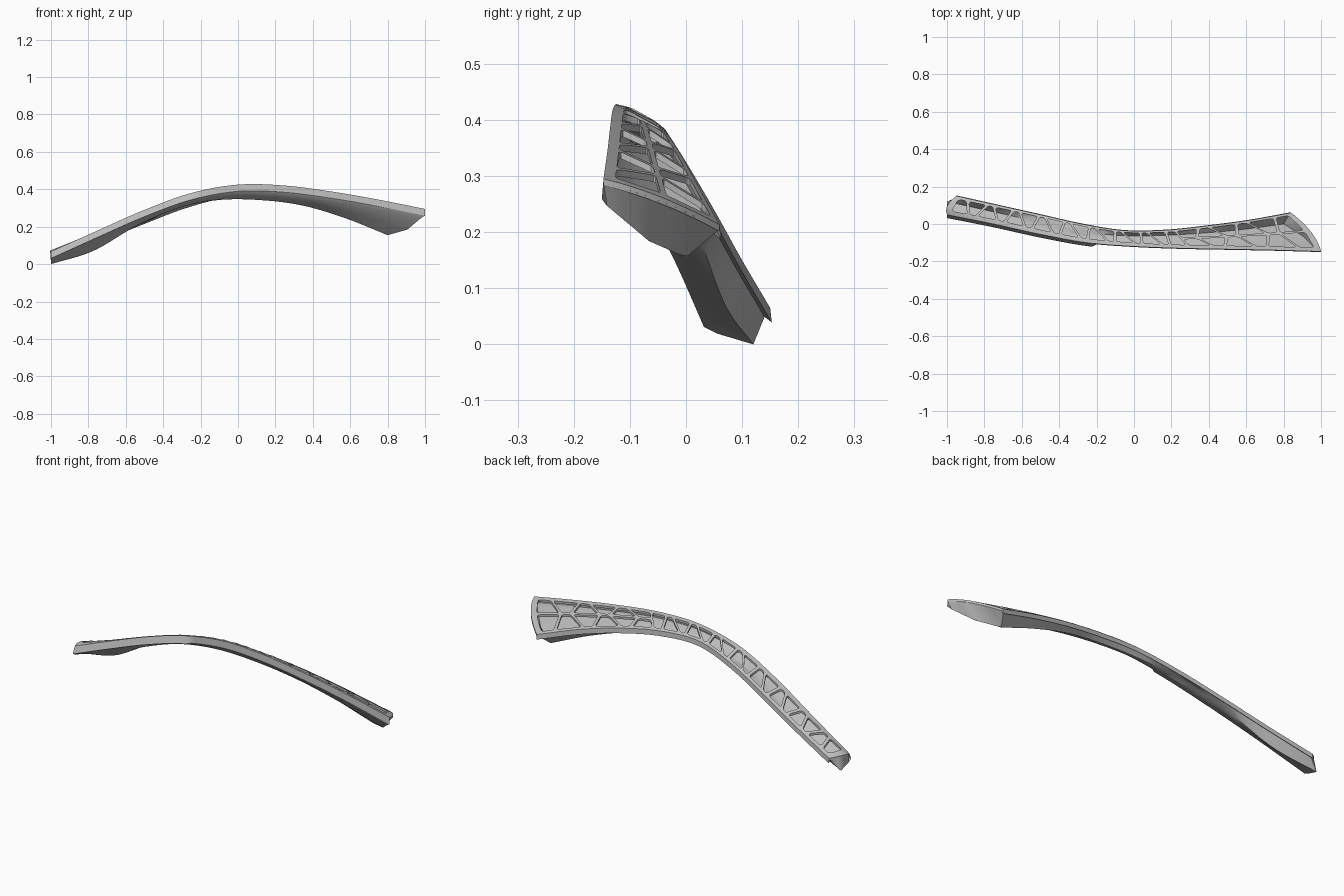
import bpy, bmesh, math
from mathutils import Vector

cube = bpy.data.objects.get("Cube")
if cube:
    bpy.data.objects.remove(cube)

grey = bpy.data.materials.new("mid grey")
grey.use_nodes = True
COLOUR = (0.5, 0.5, 0.5, 1)
grey.diffuse_color = COLOUR
grey.node_tree.nodes["Principled BSDF"].inputs["Base Color"].default_value = COLOUR

# Guide curves along the length: x start, x end, y stations, z stations
FRONT = (-1, 1, (.05, 0, -.055, -.1, -.12, -.13, -.135, -.14, -.147),
         (.067, .18, .29, .38, .425, .42, .388, .345, .295))
BACK = (-.95, .84, (.15, .1, .05, 0, -.035, -.033, -.01, .02, .06),
        (.065, .15, .24, .325, .38, .375, .34, .285, .213))
KEEL = (-1, .8, (.12, .07, .02, -.03, -.06, -.062, -.05, -.03, 0),
        (0, .07, .2, .3, .343, .342, .312, .245, .155))


def spline(vals, u):
    f = max(0, min(u, 1)) * (len(vals) - 1)
    i = min(int(f), len(vals) - 2)
    t = f - i
    b, c = vals[i], vals[i + 1]
    a = vals[i - 1] if i else 2 * b - c
    d = vals[i + 2] if i + 2 < len(vals) else 2 * c - b
    return b + t / 2 * (c - a + t * (2*a - 5*b + 4*c - d + t * (3*b - 3*c + d - a)))


def guide(rail, u):
    x0, x1, ys, zs = rail
    return Vector((x0 + (x1 - x0) * u, spline(ys, u), spline(zs, u)))


def width(u):
    return (guide(FRONT, u) - guide(BACK, u)).length


def top_point(u, v):
    """Point on the gently crowned upper surface."""
    p = guide(FRONT, u).lerp(guide(BACK, u), v)
    crown = 4 * v * (1 - v)
    p.x += crown * (.028 * u ** 8 - .022 * (1 - u) ** 12)
    p.z += crown * .008
    return p


def finish(name, bm, angle=30):
    bmesh.ops.recalc_face_normals(bm, faces=bm.faces)
    mesh = bpy.data.meshes.new(name)
    bm.to_mesh(mesh)
    bm.free()
    mesh.materials.append(grey)
    ob = bpy.data.objects.new(name, mesh)
    bpy.context.collection.objects.link(ob)
    bpy.ops.object.select_all(action='DESELECT')
    bpy.context.view_layer.objects.active = ob
    ob.select_set(True)
    bpy.ops.object.shade_smooth_by_angle(angle=math.radians(angle))
    return ob


# Hollow shell: front rim, folded underside and back flange
def section(u):
    f, b, k = guide(FRONT, u), guide(BACK, u), guide(KEEL, u)
    lean = .018 if u < .39 else .003
    rim = f + Vector((0, -lean, -.036))
    corner = f + Vector((-.02 * u, .006, -.048))
    belly = corner.lerp(k, .53) + Vector((.02, 0, -.014)) * u
    inner = b + Vector((-.01 * u, -.01, -.016))
    flange = b + Vector((0, .003, -.026))
    return [f, rim, corner, belly, k, inner, flange, b]


bm = bmesh.new()
COUNT = 90
rows = [[bm.verts.new(p) for p in section(i / COUNT)] for i in range(COUNT + 1)]
for r, s in zip(rows, rows[1:]):
    for j in range(len(r) - 1):
        bm.faces.new((r[j], s[j], s[j + 1], r[j + 1]))
finish("curved_shell", bm)


# End caps between the crowned top edge and the folded underside
def end_cap(name, u):
    bm = bmesh.new()
    path = section(u)[2:6]
    knots = (0, .37, .7, 1)
    pairs = []
    for j in range(15):
        v = j / 14
        i = max(n for n in range(3) if knots[n] <= v)
        t = (v - knots[i]) / (knots[i + 1] - knots[i])
        low = path[i].lerp(path[i + 1], t)
        pairs.append((bm.verts.new(top_point(u, v) - Vector((0, 0, .008))), bm.verts.new(low)))
    for a, b in zip(pairs, pairs[1:]):
        bm.faces.new((a[0], b[0], b[1], a[1]))
    finish(name, bm)


end_cap("wide_end_cap", 1)
end_cap("narrow_end_cap", 0)


# Lattice openings, laid out flat as (length, width)
def inset_round(poly, gap, radius):
    """Shrink a convex anticlockwise outline and round its corners."""
    n = len(poly)
    lines = []
    for i in range(n):
        d = (poly[(i + 1) % n] - poly[i]).normalized()
        lines.append((poly[i] + Vector((-d.y, d.x)) * gap, d))
    pts = []
    for i in range(n):
        (p, d), (q, e) = lines[i - 1], lines[i]
        w = q - p
        pts.append(p + d * ((w.x * e.y - w.y * e.x) / (d.x * e.y - d.y * e.x)))
    out = []
    for i, c in enumerate(pts):
        a, b = pts[i - 1] - c, pts[(i + 1) % n] - c
        r = min(radius, .4 * a.length, .4 * b.length)
        a, b = c + a.normalized() * r, c + b.normalized() * r
        out += [a * (1 - t) ** 2 + c * 2 * t * (1 - t) + b * t * t for t in (0, .33, .67, 1)]
    return out


def zigzag(start, stop, count, low, high, swing, phase):
    """Row of alternating tapered openings between two width rules."""
    pitch = (stop - start) / count
    holes = []
    for k in range(count):
        corners = []
        for n, side in ((k, -1), (k + 1, -1), (k + 1, 1), (k, 1)):
            sway = 0 if n in (0, count) else swing * side * (-1) ** (n + phase)
            s = start + pitch * n + sway
            w = width(s / 2)
            corners.append(Vector((s, (low if side < 0 else high)(w))))
        holes.append(inset_round(corners, .007, .014))
    return holes


def front_edge(w): return .02
def middle(w): return .53 * w
def back_edge(w): return w - .007


loops = zigzag(.025, 1.3, 17, front_edge, back_edge, .02, 0)
loops += zigzag(1.3, 1.975, 6, front_edge, middle, .028, 0)
loops += zigzag(1.3, 1.975, 6, middle, back_edge, .028, 1)

# Lid outline
N, E = 80, 12
outline = [Vector((2 * i / N, 0)) for i in range(N)]
outline += [Vector((2, width(1) * i / E)) for i in range(E)]
outline += [Vector((2 * i / N, width(i / N))) for i in range(N, 0, -1)]
outline += [Vector((0, width(0) * i / E)) for i in range(E, 0, -1)]

# Pierced lid: fill flat, bend onto the guides, then drop the cut walls
bm = bmesh.new()
for loop in loops + [outline]:
    vs = [bm.verts.new((p.x, p.y, 0)) for p in loop]
    for a, b in zip(vs, vs[1:] + vs[:1]):
        bm.edges.new((a, b))
bmesh.ops.triangle_fill(bm, edges=bm.edges[:], use_beauty=True, normal=(0, 0, 1))
for v in bm.verts:
    u = v.co.x / 2
    v.co = top_point(u, v.co.y / width(u))
rim_edges = [e for e in bm.edges if e.is_boundary]
wall = bmesh.ops.extrude_edge_only(bm, edges=rim_edges)["geom"]
for v in wall:
    if isinstance(v, bmesh.types.BMVert):
        v.co.z -= .012
finish("pierced_lid", bm, 35)
